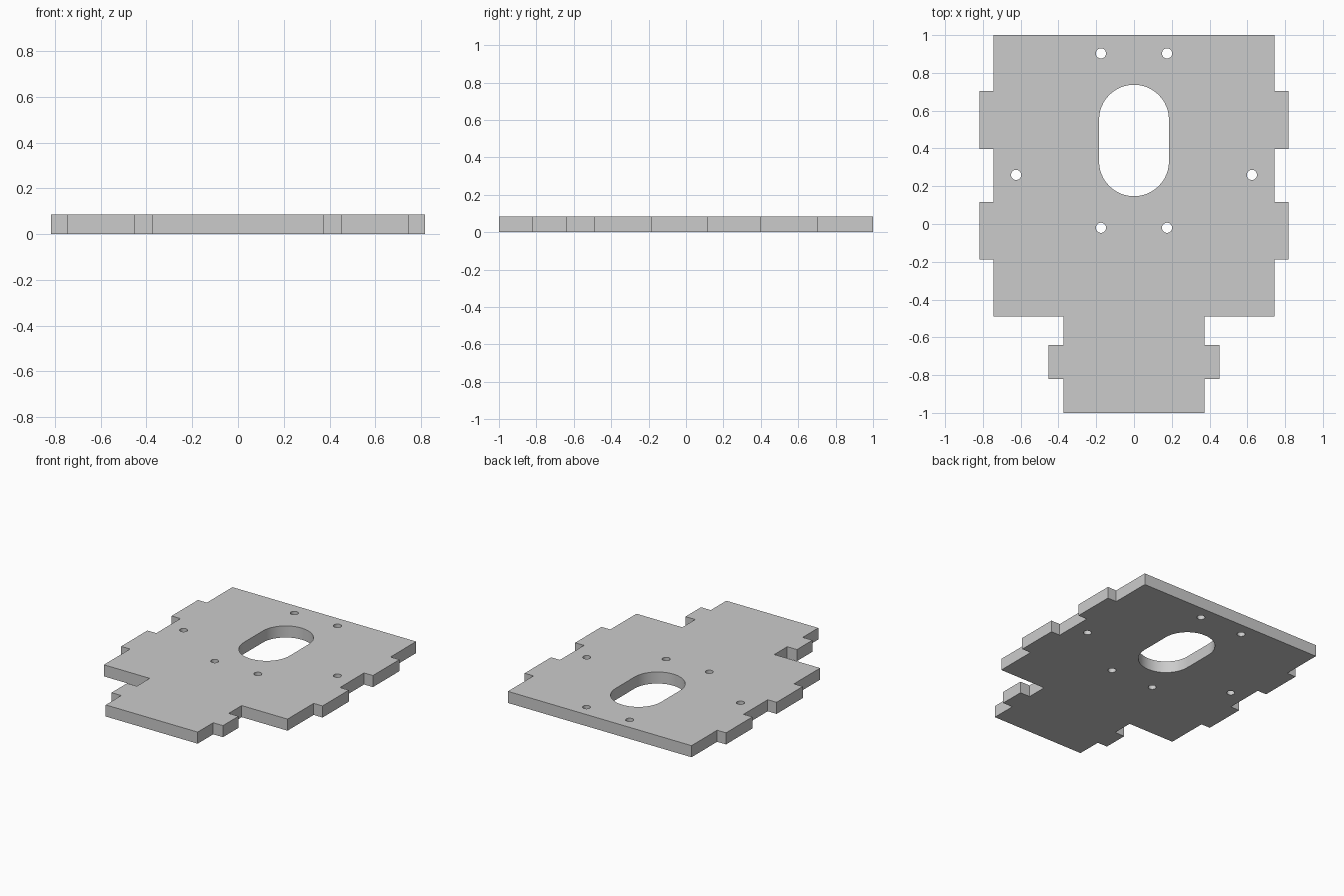
import bpy, bmesh
from math import sin, cos, pi, radians

if "Cube" in bpy.data.objects:
    bpy.data.objects.remove(bpy.data.objects["Cube"])

THICK = 0.085


def arc(cx, cy, r, start, end, n):
    return [(cx + r * cos(start + (end - start) * i / n),
             cy + r * sin(start + (end - start) * i / n)) for i in range(n + 1)]


def add_loop(bm, pts):
    vs = [bm.verts.new((x, y, 0)) for x, y in pts]
    for a, b in zip(vs, vs[1:] + vs[:1]):
        bm.edges.new((a, b))


# Right half of the outline, mirrored to the left
right = [(0.373, -1), (0.373, -0.82), (0.452, -0.82), (0.452, -0.64),
         (0.373, -0.64), (0.373, -0.49), (0.745, -0.49), (0.745, -0.187),
         (0.817, -0.187), (0.817, 0.117), (0.745, 0.117), (0.745, 0.397),
         (0.817, 0.397), (0.817, 0.703), (0.745, 0.703), (0.745, 1)]
outline = right + [(-x, y) for x, y in reversed(right)]

bm = bmesh.new()
add_loop(bm, outline)

# Rounded slot
add_loop(bm, arc(0, 0.552, 0.185, 0, pi, 24) + arc(0, 0.332, 0.185, pi, 2 * pi, 24))

# Screw holes in mirrored pairs
for x, y in [(0.175, 0.903), (0.624, 0.26), (0.175, -0.02)]:
    for side in (-1, 1):
        add_loop(bm, arc(side * x, y, 0.027, 0, 2 * pi, 24)[:-1])

# Fill the flat shape and give it thickness
bmesh.ops.triangle_fill(bm, edges=bm.edges[:], use_beauty=True, use_dissolve=False)
ext = bmesh.ops.extrude_face_region(bm, geom=bm.faces[:], use_keep_orig=True)
top = [g for g in ext["geom"] if isinstance(g, bmesh.types.BMVert)]
bmesh.ops.translate(bm, verts=top, vec=(0, 0, THICK))
bmesh.ops.recalc_face_normals(bm, faces=bm.faces[:])

mesh = bpy.data.meshes.new("mounting_plate")
bm.to_mesh(mesh)
bm.free()
plate = bpy.data.objects.new("mounting_plate", mesh)
bpy.context.collection.objects.link(plate)
bpy.context.view_layer.objects.active = plate
plate.select_set(True)
bpy.ops.object.shade_smooth_by_angle(angle=radians(30))
